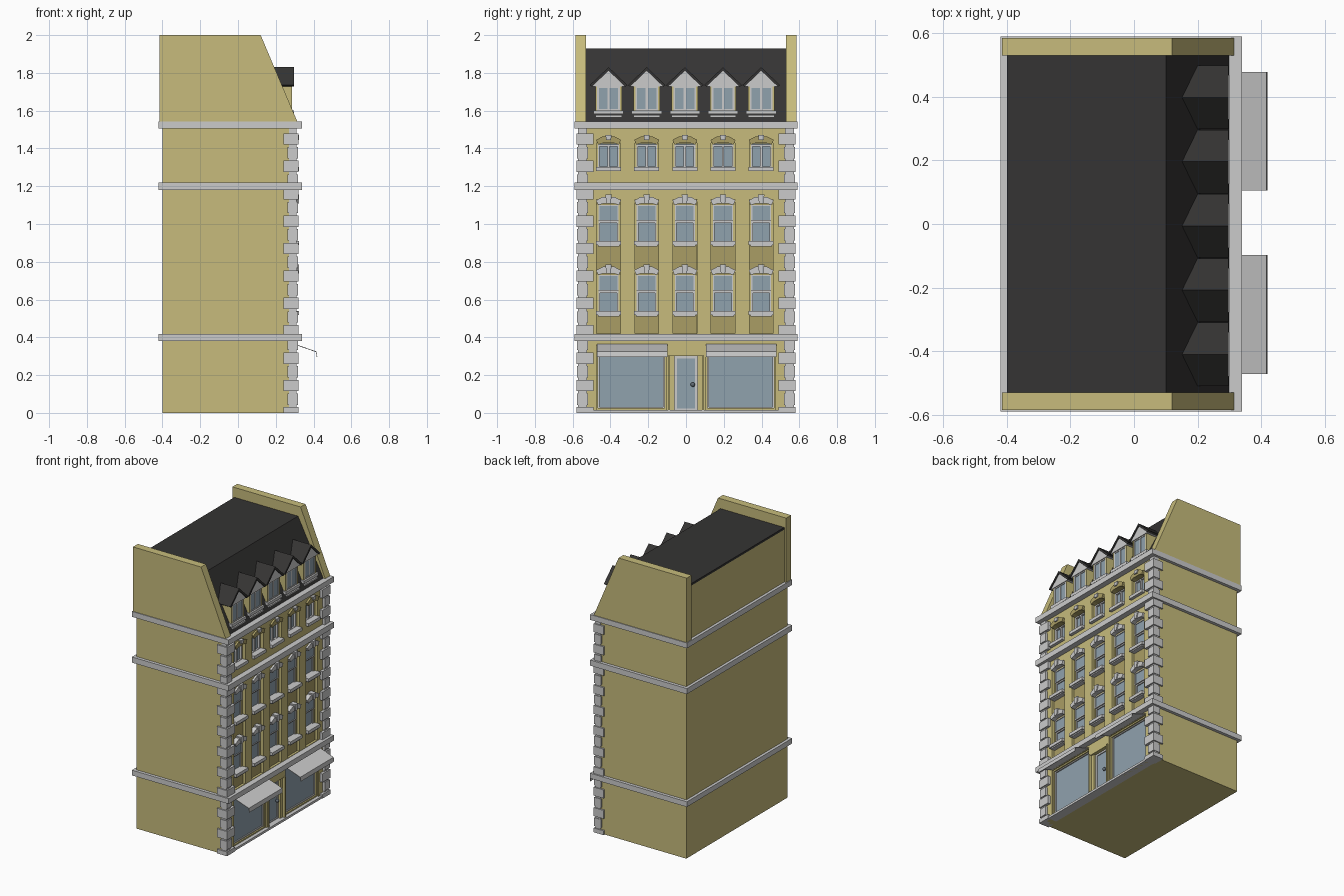
import bpy, bmesh, math
from mathutils import Matrix

if "Cube" in bpy.data.objects:
    bpy.data.objects.remove(bpy.data.objects["Cube"])


def mat(name, r, g, b):
    m = bpy.data.materials.new(name)
    m.diffuse_color = (r, g, b, 1)
    m.use_nodes = True
    m.node_tree.nodes["Principled BSDF"].inputs["Base Color"].default_value = m.diffuse_color
    return m


WALL = mat("wall_yellow", 0.57, 0.50, 0.20)
TAN = mat("panel_tan", 0.40, 0.34, 0.13)
ROOF = mat("roof_slate", 0.035, 0.034, 0.033)
GLASS = mat("window_glass", 0.28, 0.36, 0.42)
METAL = mat("knob_metal", 0.12, 0.15, 0.18)


def finish(name, bm, m=None):
    bmesh.ops.recalc_face_normals(bm, faces=bm.faces[:])
    me = bpy.data.meshes.new(name)
    bm.to_mesh(me)
    bm.free()
    if m:
        me.materials.append(m)
    ob = bpy.data.objects.new(name, me)
    bpy.context.collection.objects.link(ob)
    return ob


def boxes(name, items, m=None):
    """One object from boxes given as (x0, x1, y0, y1, z0, z1)."""
    bm = bmesh.new()
    for x0, x1, y0, y1, z0, z1 in items:
        mx = (Matrix.Translation(((x0 + x1) / 2, (y0 + y1) / 2, (z0 + z1) / 2))
              @ Matrix.Diagonal((x1 - x0, y1 - y0, z1 - z0, 1)))
        bmesh.ops.create_cube(bm, size=1, matrix=mx)
    return finish(name, bm, m)


def prisms(name, axis, items, m=None):
    """One object from extruded profiles: items are (points, start, end)."""
    bm = bmesh.new()
    for pts, a, b in items:
        pos = (lambda p, t: (t, p[0], p[1])) if axis == 'x' else (lambda p, t: (p[0], t, p[1]))
        lo = [bm.verts.new(pos(p, a)) for p in pts]
        hi = [bm.verts.new(pos(p, b)) for p in pts]
        bm.faces.new(lo)
        bm.faces.new(hi)
        n = len(pts)
        for i in range(n):
            bm.faces.new((lo[i], lo[(i + 1) % n], hi[(i + 1) % n], hi[i]))
    return finish(name, bm, m)


def frame(x0, x1, y0, y1, z0, z1, t):
    return [(x0, x1, y0, y0 + t, z0, z1), (x0, x1, y1 - t, y1, z0, z1),
            (x0, x1, y0 + t, y1 - t, z0, z0 + t), (x0, x1, y0 + t, y1 - t, z1 - t, z1)]


BAYS = [-0.006 + 0.202 * i for i in range(-2, 3)]
SHOPS = [(-0.475, -0.105), (0.105, 0.475)]
F = 0.30  # facade plane

# main body, with openings cut into the facade
body = boxes("main_walls", [(-0.40, F, -0.568, 0.568, 0, 1.52)], WALL)
cuts = [(0.255, 0.4, a, b, 0.015, 0.36) for a, b in SHOPS]
cuts.append((0.255, 0.4, -0.09, 0.09, 0.01, 0.30))
for y in BAYS:
    cuts.append((0.255, 0.4, y - 0.063, y + 0.063, 0.42, 1.13))
    cuts.append((0.255, 0.4, y - 0.063, y + 0.063, 1.29, 1.43))
cutter = boxes("opening_cutter", cuts)
cutter.hide_render = True
mod = body.modifiers.new("openings", 'BOOLEAN')
mod.operation = 'DIFFERENCE'
mod.solver = 'EXACT'
mod.object = cutter
cut_mesh = bpy.data.meshes.new_from_object(
    body.evaluated_get(bpy.context.evaluated_depsgraph_get()))
body.modifiers.clear()
body.data = cut_mesh
bpy.data.objects.remove(cutter)

# cornice bands and plinth
boxes("cornice_bands", [(-0.42, 0.34, -0.59, 0.59, a, b)
                        for a, b in ((0.38, 0.417), (1.18, 1.22), (1.505, 1.543))])
boxes("front_plinth", [(0.25, 0.315, -0.49, 0.49, 0, 0.016)])

# corner quoins, alternating wide and narrow
quoins = []
for s in (-1, 1):
    for k in range(21):
        zc = 0.0725 * k
        wide = k % 2 == 0
        ys = sorted((s * (0.49 if wide else 0.52), s * (0.58 if wide else 0.576)))
        quoins.append((0.24 if wide else 0.263, 0.32 if wide else 0.317, *ys,
                       max(0, zc - 0.03), min(1.51, zc + 0.03)))
    quoins.append((0.27, 0.31, *sorted((s * 0.525, s * 0.572)), 0, 1.51))
boxes("corner_quoins", quoins)

# attic, mansard roof and gable walls
prisms("attic_walls", 'y', [([(-0.40, 1.52), (0.28, 1.52), (0.09, 1.915), (-0.40, 1.915)],
                             -0.54, 0.54)], WALL)
prisms("mansard_roof", 'y', [([(-0.40, 1.93), (0.10, 1.93), (0.30, 1.54), (0.27, 1.54),
                               (0.09, 1.91), (-0.40, 1.91)], -0.54, 0.54)], ROOF)
gable = [(-0.415, 1.54), (0.315, 1.54), (0.12, 2.0), (-0.415, 2.0)]
prisms("gable_walls", 'y', [(gable, -0.585, -0.53), (gable, 0.53, 0.585)], WALL)

# windows: panes, frames, sills and spandrel panels
glass, frames, trim, panels, surround = [], [], [], [], []
lintels, tan_lintels = [], []
for y in BAYS:
    # spandrel panels between the storeys
    for z0, z1 in ((0.42, 0.525), (0.73, 0.895), (1.10, 1.14)):
        panels.append((0.25, 0.283, y - 0.0625, y + 0.0625, z0, z1))
    # two rows of sash windows
    for z in (0.53, 0.90):
        glass.append((0.25, 0.267, y - 0.062, y + 0.062, z, z + 0.20))
        surround += [(0.25, 0.28, y + a, y + a + 0.01, z, z + 0.20) for a in (-0.063, 0.053)]
        frames += frame(0.25, 0.275, y - 0.053, y + 0.053, z, z + 0.115, 0.009)
        frames += frame(0.25, 0.284, y - 0.053, y + 0.053, z + 0.115, z + 0.20, 0.006)
        glass.append((0.26, 0.279, y - 0.05, y + 0.05, z + 0.119, z + 0.197))
        trim += [(0.26, 0.322, y - 0.066, y + 0.066, z - 0.012, z + 0.01),
                 (0.26, 0.315, y - 0.057, y + 0.057, z - 0.02, z - 0.012)]
    # small casements on the upper storey
    z = 1.285
    glass.append((0.25, 0.267, y - 0.062, y + 0.062, z, z + 0.14))
    surround += [(0.25, 0.28, y + a, y + a + 0.008, z, z + 0.145) for a in (-0.063, 0.055)]
    frames += frame(0.25, 0.28, y - 0.056, y + 0.056, z + 0.01, z + 0.135, 0.009)
    frames.append((0.25, 0.279, y - 0.006, y + 0.006, z + 0.01, z + 0.135))
    trim.append((0.26, 0.322, y - 0.066, y + 0.066, z - 0.005, z + 0.017))
    # arched lintels with keystones
    for z, out in ((0.73, lintels), (1.10, lintels), (1.42, tan_lintels)):
        out.append(([(y + a, z + b) for a, b in ((-0.055, 0), (-0.066, 0.025), (-0.03, 0.044),
                                                (0.03, 0.044), (0.066, 0.025), (0.055, 0),
                                                (0.03, 0.008), (-0.03, 0.008))], 0.27, 0.314))
        lintels.append(([(y + a, z + b) for a, b in ((-0.011, 0.008), (-0.017, 0.055),
                                                    (0.017, 0.055), (0.011, 0.008))],
                        0.27, 0.322) if z < 1.4 else
                       ([(y + a, z + b) for a, b in ((-0.013, 0.025), (-0.016, 0.05),
                                                    (0.016, 0.05), (0.013, 0.025))], 0.27, 0.322))
boxes("spandrel_panels", panels, TAN)
boxes("window_surrounds", surround, WALL)
prisms("window_lintels", 'x', lintels)
prisms("upper_lintels", 'x', tan_lintels, TAN)

# dormers
d_walls, d_roofs, d_gables = [], [], []
for y in BAYS:
    d_walls.append((0.15, 0.278, y - 0.07, y + 0.07, 1.56, 1.74))
    d_walls += frame(0.27, 0.286, y - 0.07, y + 0.07, 1.59, 1.74, 0.01)
    glass.append((0.27, 0.281, y - 0.06, y + 0.06, 1.60, 1.73))
    frames += frame(0.27, 0.285, y - 0.06, y + 0.06, 1.60, 1.73, 0.009)
    frames.append((0.27, 0.284, y - 0.006, y + 0.006, 1.60, 1.73))
    trim += [(0.25, 0.297, y - 0.08, y + 0.08, 1.582, 1.602),
             (0.25, 0.30, y - 0.07, y + 0.07, 1.565, 1.576)]
    d_roofs.append(([(y - 0.10, 1.735), (y, 1.83), (y + 0.10, 1.735),
                     (y + 0.088, 1.727), (y, 1.811), (y - 0.088, 1.727)], 0.15, 0.297))
    d_gables.append(([(y - 0.088, 1.729), (y, 1.812), (y + 0.088, 1.729)], 0.18, 0.291))
boxes("dormer_walls", d_walls, WALL)
prisms("dormer_roofs", 'x', d_roofs, ROOF)
prisms("dormer_gables", 'x', d_gables)
boxes("window_sills", trim)

# shop windows and door
shop = []
for a, b in SHOPS:
    glass.append((0.25, 0.272, a, b, 0.015, 0.36))
    shop += frame(0.25, 0.29, a, b, 0.015, 0.36, 0.01)
    frames += frame(0.25, 0.28, a + 0.01, b - 0.01, 0.025, 0.35, 0.007)
for s in (-1, 1):
    shop.append((0.25, 0.29, *sorted((s * 0.06, s * 0.09)), 0.01, 0.30))
    shop.append((0.29, 0.308, *sorted((s * 0.086, s * 0.096)), 0.016, 0.305))
boxes("shopfront_surrounds", shop, WALL)
frames += frame(0.25, 0.275, -0.06, 0.06, 0.01, 0.30, 0.012)
glass.append((0.25, 0.268, -0.055, 0.055, 0.015, 0.295))
boxes("window_frames", frames)
boxes("window_panes", glass, GLASS)

bm = bmesh.new()
bmesh.ops.create_uvsphere(bm, u_segments=16, v_segments=10, radius=0.012,
                          matrix=Matrix.Translation((0.284, 0.036, 0.15)))
for f in bm.faces:
    f.smooth = True
finish("door_knob", bm, METAL)

# awnings
awning = [(0.295, 0.367), (0.416, 0.325), (0.42, 0.295), (0.417, 0.295), (0.413, 0.322),
          (0.295, 0.363)]
prisms("shop_awnings", 'y', [(awning, -0.472, -0.098), (awning, 0.105, 0.478)])
